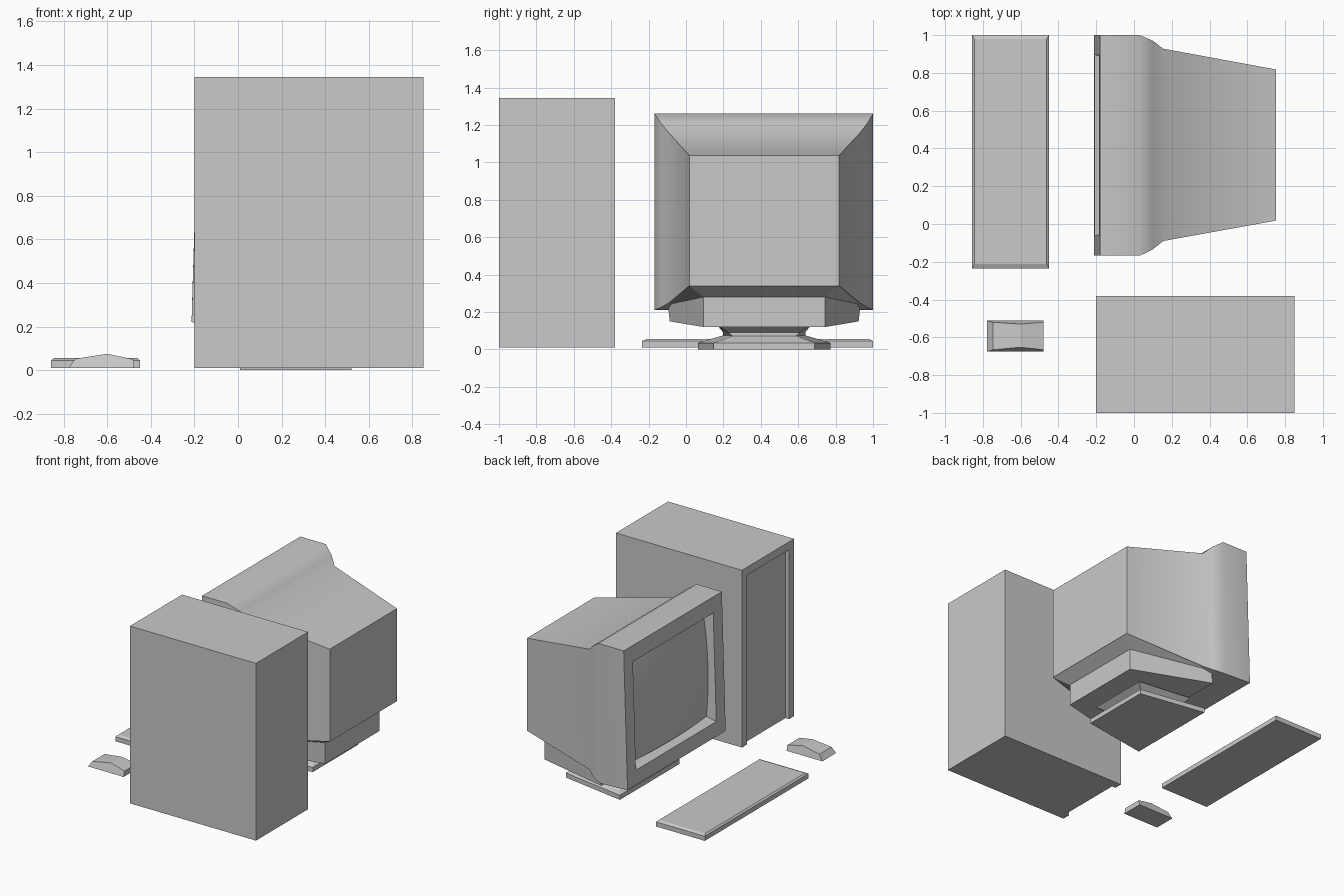
import bpy, math

cube = bpy.data.objects.get("Cube")
if cube:
    bpy.data.objects.remove(cube, do_unlink=True)

grey = bpy.data.materials.new("light grey plastic")
grey.use_nodes = True
shade = (0.588, 0.588, 0.588, 1)
grey.diffuse_color = shade
grey.node_tree.nodes["Principled BSDF"].inputs["Base Color"].default_value = shade


def make(name, verts, faces, smooth=False):
    mesh = bpy.data.meshes.new(name)
    mesh.from_pydata(verts, [], faces)
    mesh.materials.append(grey)
    obj = bpy.data.objects.new(name, mesh)
    bpy.context.collection.objects.link(obj)
    bpy.ops.object.select_all(action='DESELECT')
    obj.select_set(True)
    bpy.context.view_layer.objects.active = obj
    # consistent outward normals
    bpy.ops.object.mode_set(mode='EDIT')
    bpy.ops.mesh.select_all(action='SELECT')
    bpy.ops.mesh.normals_make_consistent(inside=False)
    bpy.ops.object.mode_set(mode='OBJECT')
    if smooth:
        bpy.ops.object.shade_smooth_by_angle(angle=math.radians(40))
    return obj


def loft(name, rings, smooth=False):
    """Skin four-cornered rings in order and cap both ends."""
    verts = [v for ring in rings for v in ring]
    faces = [(0, 1, 2, 3), tuple(len(verts) - k for k in (1, 2, 3, 4))]
    for r in range(len(rings) - 1):
        a, b = 4 * r, 4 * r + 4
        for k in range(4):
            n = (k + 1) % 4
            faces.append((a + k, a + n, b + n, b + k))
    return make(name, verts, faces, smooth)


def upright(top_x, bottom_x, y0, y1, z0, z1):
    """Ring facing along x, leaning between two x positions."""
    return [(bottom_x, y0, z0), (bottom_x, y1, z0), (top_x, y1, z1), (top_x, y0, z1)]


MID = 0.418  # centre line of the monitor in y


def level(front_x, front_half, front_z, back_x, back_half, back_z):
    """Trapezoid ring lying flat, centred on the monitor."""
    return [(front_x, MID - front_half, front_z), (front_x, MID + front_half, front_z),
            (back_x, MID + back_half, back_z), (back_x, MID - back_half, back_z)]


def box(name, x0, x1, y0, y1, z0, z1):
    return loft(name, [upright(x0, x0, y0, y1, z0, z1), upright(x1, x1, y0, y1, z0, z1)])


# Tower case with a recessed front panel, open at the bottom
box("tower_case", -0.17, 0.85, -1, -0.38, 0.01, 1.345)
box("tower_front_top", -0.2, -0.17, -1, -0.38, 1.285, 1.345)
for side, y in (("right", -1), ("left", -0.44)):
    box("tower_front_strip_" + side, -0.2, -0.17, y, y + 0.06, 0.01, 1.285)

# Monitor housing, from the screen recess over the bezel to the back
loft("monitor_housing", [
    upright(-0.115, -0.14, -0.04, 0.876, 0.36, 1.115),
    upright(-0.185, -0.21, -0.06, 0.896, 0.33, 1.14),
    upright(-0.181, -0.213, -0.168, 1.0, 0.22, 1.26),
    upright(0.03, 0.02, -0.168, 1.0, 0.21, 1.26),
    upright(0.1, 0.095, -0.134, 0.97, 0.225, 1.21),
    upright(0.155, 0.155, -0.09, 0.928, 0.25, 1.155),
    upright(0.752, 0.752, 0.018, 0.818, 0.34, 1.037),
], smooth=True)

# Bulging screen glass
N = 12
glass = []
for i in range(N + 1):
    for j in range(N + 1):
        u, v = 2 * i / N - 1, 2 * j / N - 1
        bulge = 0.05 * (1 - (u * u + v * v) / 2)
        glass.append((-0.13 + 0.012 * v - bulge, MID + 0.458 * u, 0.7375 + 0.3775 * v))
quads = [(a, a + 1, a + N + 2, a + N + 1)
         for a in (i * (N + 1) + j for i in range(N) for j in range(N))]
screen = make("screen", glass, quads, smooth=True)
if screen.data.polygons[0].normal.x > 0:
    screen.data.flip_normals()

# Lower housing beneath the monitor
loft("monitor_underside", [
    level(0.155, 0.505, 0.252, 0.75, 0.4, 0.34),
    level(0.08, 0.515, 0.24, 0.66, 0.325, 0.28),
    level(0.06, 0.505, 0.15, 0.66, 0.325, 0.12),
])

# Swivel stand: flared neck over a stepped trapezoid foot
loft("stand", [
    level(0.06, 0.26, 0.14, 0.5, 0.235, 0.12),
    level(0.1, 0.22, 0.092, 0.45, 0.19, 0.09),
    level(0.1, 0.22, 0.075, 0.45, 0.17, 0.072),
    level(0.01, 0.355, 0.035, 0.52, 0.27, 0.035),
    level(0.01, 0.355, 0, 0.52, 0.27, 0),
])

# Keyboard slab with a chamfered top
loft("keyboard", [
    [(-0.857, -0.235, z0), (-0.45, -0.235, z0), (-0.45, 1, z0), (-0.857, 1, z0)]
    for z0 in (0.01, 0.045)
] + [[(-0.845, -0.212, 0.055), (-0.462, -0.212, 0.055),
      (-0.462, 0.98, 0.055), (-0.845, 0.98, 0.055)]])

# Mouse: arched sections, pinched at the top
loft("mouse", [
    [(x, -0.676, 0.01), (x, -0.512, 0.01),
     (x + lean, -0.512 - pinch, z), (x + lean, -0.676 + pinch * 1.3, z)]
    for x, lean, z, pinch in ((-0.777, 0.03, 0.052, 0.008),
                              (-0.6, 0, 0.075, 0.018),
                              (-0.48, 0, 0.05, 0.008))
])
